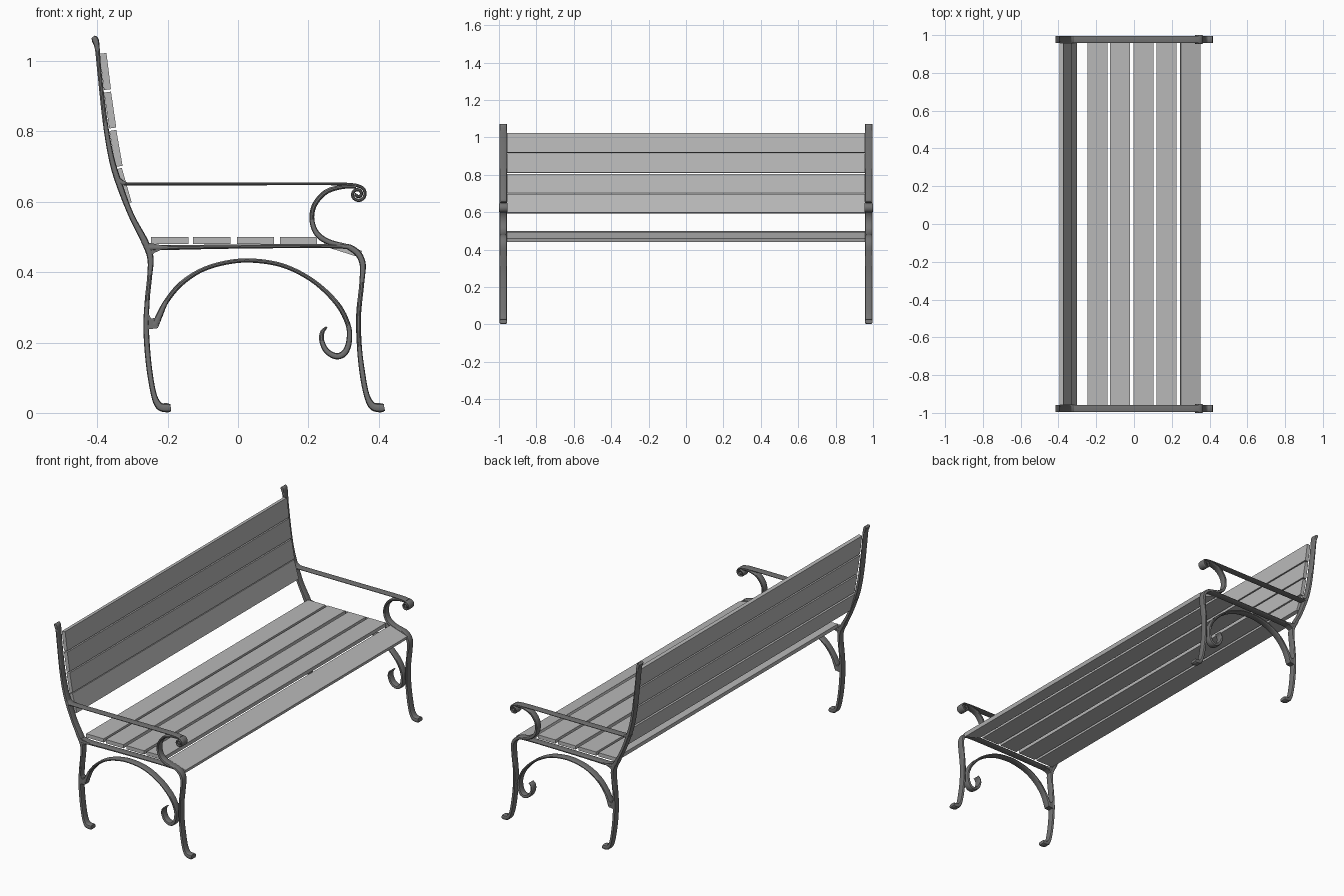
import bpy, bmesh, math
from mathutils import Vector

if "Cube" in bpy.data.objects:
    bpy.data.objects.remove(bpy.data.objects["Cube"])

FRAME_Y = -0.977      # centre plane of one end frame
HALF_W = 0.0195       # half depth of the cast bars
SLAT_Y = 0.957        # half length of the slats


def material(name, v):
    m = bpy.data.materials.new(name)
    m.diffuse_color = (v, v, v, 1)
    m.use_nodes = True
    m.node_tree.nodes["Principled BSDF"].inputs["Base Color"].default_value = m.diffuse_color
    return m


iron = material("dark grey iron", 0.17)
wood = material("light grey slat", 0.48)


def finish(bm, name, mat, mirror=False, smooth=False):
    bmesh.ops.recalc_face_normals(bm, faces=bm.faces[:])
    me = bpy.data.meshes.new(name)
    bm.to_mesh(me)
    bm.free()
    ob = bpy.data.objects.new(name, me)
    bpy.context.collection.objects.link(ob)
    me.materials.append(mat)
    if mirror:
        mod = ob.modifiers.new("other end", 'MIRROR')
        mod.use_axis = (False, True, False)
    if smooth:
        bpy.ops.object.select_all(action='DESELECT')
        ob.select_set(True)
        bpy.context.view_layer.objects.active = ob
        bpy.ops.object.shade_smooth_by_angle(angle=math.radians(35))
    return ob


def spline(pts, n=6):
    """Catmull-Rom through (x, z, half thickness) points."""
    p = [Vector(a) for a in pts]
    p = [2 * p[0] - p[1]] + p + [2 * p[-1] - p[-2]]
    out = []
    for i in range(1, len(p) - 2):
        a, b, c, d = p[i - 1:i + 3]
        for k in range(n):
            t = k / n
            out.append(0.5 * (2 * b + (c - a) * t + (2 * a - 5 * b + 4 * c - d) * t * t
                              + (3 * b - a - 3 * c + d) * t ** 3))
    return out + [p[-2]]


def bar(name, pts, half_w=HALF_W, n=6):
    """Sweep a rounded flat bar along a path in the XZ plane, on both end frames."""
    path = spline(pts, n)
    bm = bmesh.new()
    rings = []
    for i, p in enumerate(path):
        a, b = path[max(i - 1, 0)], path[min(i + 1, len(path) - 1)]
        tan = Vector((b.x - a.x, b.y - a.y)).normalized()
        t, w = p.z, half_w
        section = [(t, w - 0.007), (0.75 * t, w - 0.002), (0.35 * t, w)]
        section += [(-u, v) for u, v in reversed(section)]
        section += [(-u, -v) for u, v in section]
        rings.append([bm.verts.new((p.x - tan.y * u, FRAME_Y + v, p.y + tan.x * u))
                      for u, v in section])
    m = len(rings[0])
    for r, s in zip(rings, rings[1:]):
        for j in range(m):
            bm.faces.new((r[j], r[(j + 1) % m], s[(j + 1) % m], s[j]))
    bm.faces.new(rings[0])
    bm.faces.new(rings[-1])
    return finish(bm, name, iron, mirror=True, smooth=True)


def plate(name, outline, half_w):
    """Extruded outline in the XZ plane, on both end frames."""
    bm = bmesh.new()
    f = bm.faces.new([bm.verts.new((x, FRAME_Y - half_w, z)) for x, z in outline])
    ext = bmesh.ops.extrude_face_region(bm, geom=[f])
    bmesh.ops.translate(bm, vec=(0, 2 * half_w, 0),
                        verts=[v for v in ext["geom"] if isinstance(v, bmesh.types.BMVert)])
    return finish(bm, name, iron, mirror=True)


def slat(name, a, b, thick=0.02):
    """Board whose section runs from a to b in the XZ plane."""
    a, b = Vector(a), Vector(b)
    d = (b - a).normalized()
    nrm = Vector((-d.y, d.x)) * thick / 2
    bm = bmesh.new()
    ends = [[bm.verts.new((c.x, y, c.y)) for c in (a - nrm, b - nrm, b + nrm, a + nrm)]
            for y in (-SLAT_Y, SLAT_Y)]
    for e in ends:
        bm.faces.new(e)
    for j in range(4):
        k = (j + 1) % 4
        bm.faces.new((ends[0][j], ends[0][k], ends[1][k], ends[1][j]))
    return finish(bm, name, wood)


# Back upright running down into the rear leg and foot
bar("back_upright_and_rear_leg", [
    (-0.412, 1.069, .006), (-0.406, 1.06, .010), (-0.400, 1.035, .007), (-0.394, 0.97, .006),
    (-0.378, 0.83, .007), (-0.361, 0.73, .008), (-0.341, 0.66, .009), (-0.305, 0.565, .008),
    (-0.264, 0.485, .010), (-0.249, 0.44, .009), (-0.251, 0.39, .007), (-0.258, 0.32, .007),
    (-0.261, 0.24, .008), (-0.254, 0.14, .008), (-0.240, 0.055, .008), (-0.224, 0.020, .011),
    (-0.202, 0.0145, .013), (-0.191, 0.015, .010)])

# Seat rail curving into the front leg and foot
bar("seat_rail_and_front_leg", [
    (-0.262, 0.470, .009), (-0.20, 0.470, .007), (0.0, 0.473, .006), (0.27, 0.474, .006),
    (0.325, 0.466, .009), (0.353, 0.430, .009), (0.352, 0.37, .007), (0.343, 0.28, .007),
    (0.345, 0.19, .007), (0.354, 0.11, .008), (0.366, 0.050, .008), (0.382, 0.020, .011),
    (0.404, 0.0145, .013), (0.416, 0.016, .010)])

# Armrest
bar("armrest", [(-0.345, 0.664, .010), (-0.325, 0.653, .007), (-0.29, 0.651, .004),
                (0.0, 0.651, .004), (0.28, 0.651, .004), (0.342, 0.646, .005)])

# Scroll at the armrest end
scroll = []
for i in range(31):
    ang = math.pi / 2 - i / 30 * 3.6 * math.pi
    r = 0.023 - 0.019 * i / 30
    scroll.append((0.341 + r * math.cos(ang), 0.622 + r * math.sin(ang), 0.0045))
bar("armrest_scroll", scroll, half_w=0.023, n=2)

# C-shaped armrest support
bar("armrest_support", [
    (0.335, 0.643, .005), (0.295, 0.642, .006), (0.250, 0.628, .007), (0.218, 0.592, .007),
    (0.210, 0.55, .007), (0.224, 0.510, .008), (0.258, 0.486, .008), (0.31, 0.474, .006)])

# Decorative arch under the seat, ending in a curl
bar("under_seat_arch", [
    (-0.235, 0.250, .010), (-0.222, 0.280, .009), (-0.203, 0.318, .007), (-0.163, 0.366, .007),
    (-0.105, 0.405, .006), (-0.035, 0.427, .006), (0.04, 0.433, .006), (0.13, 0.418, .006),
    (0.215, 0.374, .006), (0.282, 0.310, .007), (0.313, 0.25, .007), (0.316, 0.205, .008),
    (0.304, 0.172, .009), (0.280, 0.161, .009), (0.252, 0.176, .008), (0.238, 0.206, .007),
    (0.240, 0.230, .006), (0.252, 0.244, .003)])

# Cast webs at the joints
plate("arch_web", [(-0.266, 0.236), (-0.228, 0.241), (-0.220, 0.262), (-0.236, 0.270),
                   (-0.247, 0.268), (-0.256, 0.285)], 0.017)
plate("seat_corner_web", [(-0.285, 0.505), (-0.262, 0.462), (-0.252, 0.440), (-0.238, 0.455),
                          (-0.215, 0.465), (-0.215, 0.476), (-0.255, 0.484)], 0.017)

# Seat slats: four flat, one tilted at the front edge
for i, x in enumerate((-0.247, -0.128, -0.003, 0.119)):
    slat(f"seat_slat_{i + 1}", (x, 0.49), (x + 0.106, 0.49))
slat("seat_front_slat", (0.246, 0.484), (0.350, 0.451))

# Backrest slats following the curve of the upright
back = [((-0.384, 1.022), (-0.371, 0.919)), ((-0.371, 0.912), (-0.356, 0.810)),
        ((-0.356, 0.803), (-0.338, 0.701)), ((-0.340, 0.694), (-0.312, 0.596))]
for i, (a, b) in enumerate(back):
    slat(f"back_slat_{i + 1}", a, b)
